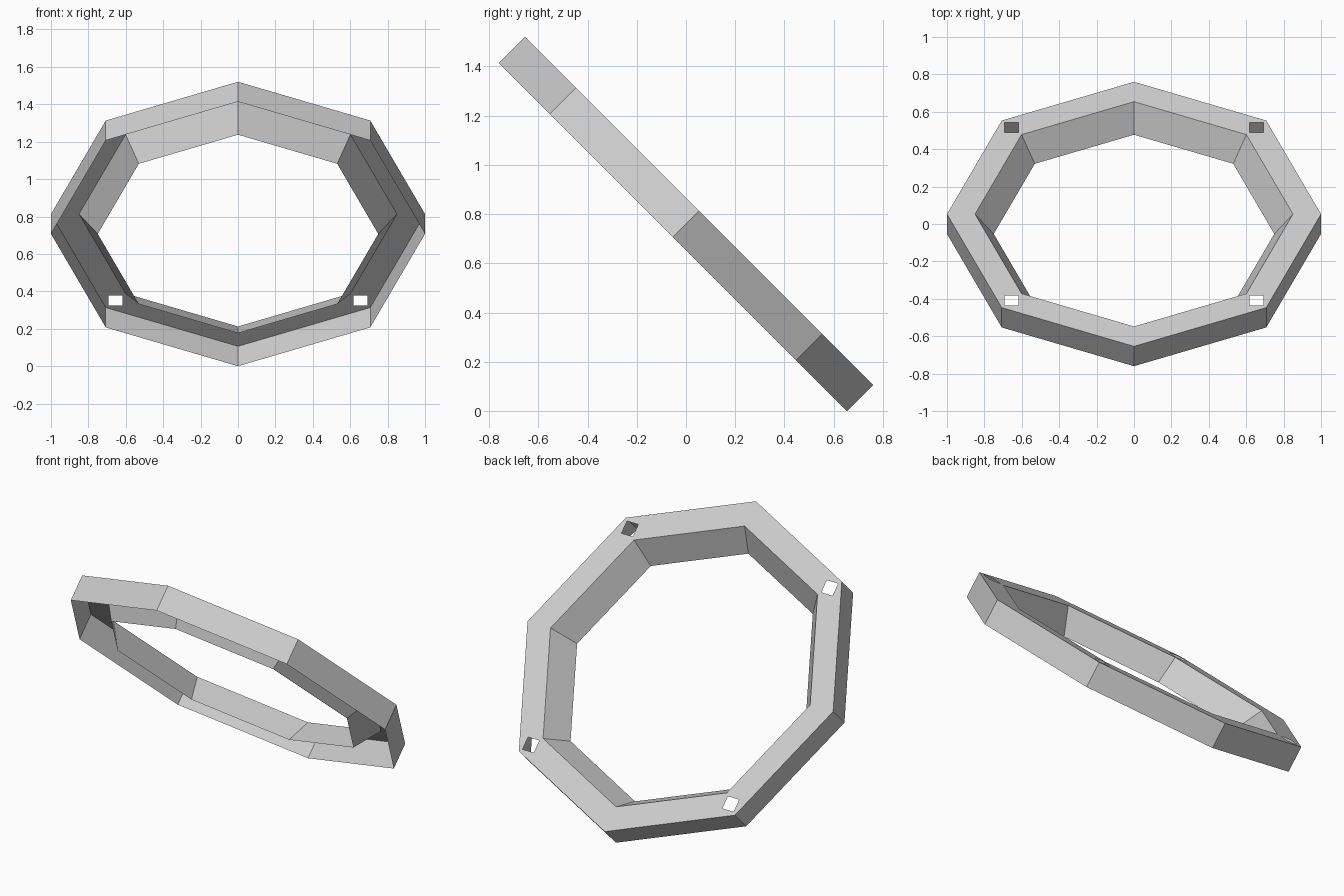
import bpy
import bmesh
from math import cos, sin, tau, radians, sqrt
from mathutils import Matrix, Vector

if "Cube" in bpy.data.objects:
    bpy.data.objects.remove(bpy.data.objects["Cube"], do_unlink=True)

SIDES = 8
OUTER, INNER, INNER_LIP = 1.0, 0.85, 0.75   # radii of the channel
DEPTH = 0.15
HOLE = 0.037                                # half width of a square hole

grey = bpy.data.materials.new("light grey")
grey.use_nodes = True
grey.diffuse_color = (0.61, 0.61, 0.61, 1)
grey.node_tree.nodes["Principled BSDF"].inputs["Base Color"].default_value = grey.diffuse_color

bm = bmesh.new()


def loop(points):
    """Closed loop of edges through the points."""
    verts = [bm.verts.new(p) for p in points]
    edges = [bm.edges.new((v, verts[i - 1])) for i, v in enumerate(verts)]
    return verts, edges


def octagon(radius, z):
    return loop([Vector((radius * cos(tau * i / SIDES), radius * sin(tau * i / SIDES), z))
                 for i in range(SIDES)])


def wall(upper, lower):
    for i in range(SIDES):
        bm.faces.new((upper[i - 1], upper[i], lower[i], lower[i - 1]))


# Top plate with a square hole at each diagonal corner
outer, plate_edges = octagon(OUTER, 0)
inner, inner_edges = octagon(INNER, 0)
plate_edges = plate_edges + inner_edges
mid = (OUTER + INNER) / 2 * sqrt(0.5)
for sx in (-1, 1):
    for sy in (-1, 1):
        corners = [(sx * mid + a * HOLE, sy * mid + b * HOLE, 0)
                   for a, b in ((-1, -1), (1, -1), (1, 1), (-1, 1))]
        plate_edges += loop(corners)[1]
bmesh.ops.triangle_fill(bm, edges=plate_edges, use_beauty=True, normal=(0, 0, 1))
top_face = bm.faces[:][0]

# Straight outer wall and sloped inner wall, open underneath
wall(outer, octagon(OUTER, -DEPTH)[0])
wall(inner, octagon(INNER_LIP, -DEPTH)[0])

bmesh.ops.recalc_face_normals(bm, faces=bm.faces)
top_face.normal_update()
if top_face.normal.z < 0:
    bmesh.ops.reverse_faces(bm, faces=bm.faces)

# Tilt the ring and rest it on the ground
drop = DEPTH * sqrt(0.5)
tilt = Matrix.Translation((0, drop / 2, sqrt(0.5) + drop)) @ Matrix.Rotation(radians(-45), 4, "X")
bmesh.ops.transform(bm, matrix=tilt, verts=bm.verts)

mesh = bpy.data.meshes.new("octagonal_ring")
bm.to_mesh(mesh)
bm.free()
mesh.materials.append(grey)
ring = bpy.data.objects.new("octagonal_ring", mesh)
bpy.context.collection.objects.link(ring)
